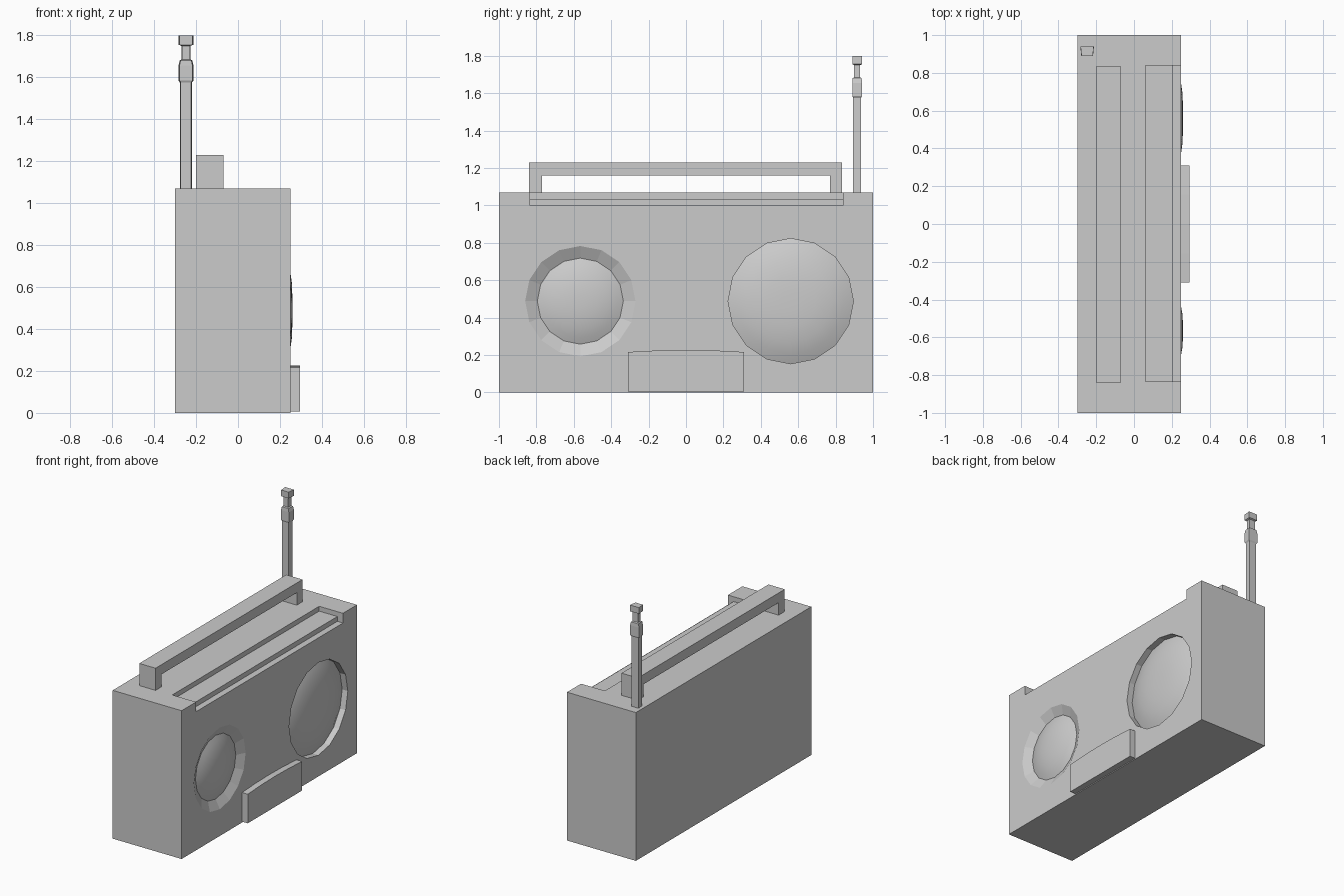
import bpy, bmesh
from math import cos, sin, tau, radians

cube = bpy.data.objects.get("Cube")
if cube:
    bpy.data.objects.remove(cube, do_unlink=True)

grey = bpy.data.materials.new("light_grey")
grey.use_nodes = True
COLOUR = (0.6, 0.6, 0.6, 1)
grey.diffuse_color = COLOUR
grey.node_tree.nodes["Principled BSDF"].inputs["Base Color"].default_value = COLOUR


def finish(name, bm):
    bmesh.ops.remove_doubles(bm, verts=bm.verts, dist=1e-5)
    bmesh.ops.recalc_face_normals(bm, faces=bm.faces)
    mesh = bpy.data.meshes.new(name)
    bm.to_mesh(mesh)
    bm.free()
    mesh.materials.append(grey)
    ob = bpy.data.objects.new(name, mesh)
    bpy.context.collection.objects.link(ob)
    return ob


def loft(name, rings):
    """Join rings of points into a closed solid with flat ends."""
    bm = bmesh.new()
    loops = [[bm.verts.new(p) for p in ring] for ring in rings]
    n = len(loops[0])
    for a, b in zip(loops, loops[1:]):
        for i in range(n):
            j = (i + 1) % n
            bm.faces.new((a[i], a[j], b[j], b[i]))
    bm.faces.new(loops[0][::-1])
    bm.faces.new(loops[-1])
    return finish(name, bm)


def box(name, lo, hi):
    (x0, y0, z0), (x1, y1, z1) = lo, hi
    return loft(name, [[(x0, y0, z), (x1, y0, z), (x1, y1, z), (x0, y1, z)]
                       for z in (z0, z1)])


def extrude_x(name, outline, x0, x1):
    return loft(name, [[(x, y, z) for y, z in outline] for x in (x0, x1)])


def round_part(name, y, profile, sides=16, z=0.488):
    """Solid of revolution about an axis along x; profile holds (radius, x)."""
    return loft(name, [[(x, y + r * cos(tau * i / sides), z + r * sin(tau * i / sides))
                        for i in range(sides)] for r, x in profile])


def cut(target, cutter):
    cutter.hide_render = True
    mod = target.modifiers.new("cut", 'BOOLEAN')
    mod.operation, mod.solver, mod.object = 'DIFFERENCE', 'EXACT', cutter
    bpy.context.view_layer.objects.active = target
    bpy.ops.object.modifier_apply(modifier=mod.name)
    bpy.data.objects.remove(cutter, do_unlink=True)


def dome(name, y, radius, rim, top, power):
    steps = (1, 0.85, 0.65, 0.4, 0.15)
    profile = [(radius, rim - 0.02)]
    profile += [(radius * t, top - (top - rim) * t ** power) for t in steps]
    ob = round_part(name, y, profile)
    bpy.ops.object.select_all(action='DESELECT')
    ob.select_set(True)
    bpy.context.view_layer.objects.active = ob
    bpy.ops.object.shade_smooth_by_angle(angle=radians(30))


# Case with a stepped tray in the top and two speaker recesses
case = box("case", (-0.30, -1, 0), (0.25, 1, 1.07))
cut(case, box("tray_cutter", (0.06, -0.835, 1.035), (0.4, 0.84, 1.2)))
cut(case, box("step_cutter", (0.205, -0.835, 1.0), (0.4, 0.84, 1.2)))
cut(case, round_part("large_recess", 0.56, [(0.335, 0.195), (0.335, 0.3)]))
cut(case, round_part("small_recess", -0.565,
                     [(0.23, 0.20), (0.23, 0.217), (0.295, 0.25), (0.295, 0.3)]))

# Speaker domes
dome("large_speaker", 0.56, 0.335, 0.205, 0.26, 3)
dome("small_speaker", -0.565, 0.23, 0.217, 0.26, 2.5)

# Front panel with a slightly arched top
arch = [(0.31 * t, 0.227 - 0.011 * t * t) for t in (1, 0.5, 0, -0.5, -1)]
extrude_x("front_panel", [(-0.31, 0.006), (0.31, 0.006)] + arch, 0.245, 0.295)

# Carrying handle
extrude_x("handle", [(-0.84, 1.065), (-0.77, 1.065), (-0.77, 1.16), (0.77, 1.16),
                     (0.77, 1.065), (0.835, 1.065), (0.835, 1.23), (-0.84, 1.23)],
          -0.20, -0.07)

# Antenna: tapered four-sided sections, (half width, half depth, height)
sections = [(0.029, 0.021, 1.06), (0.029, 0.021, 1.575), (0.036, 0.026, 1.585),
            (0.036, 0.026, 1.655), (0.030, 0.024, 1.68), (0.022, 0.016, 1.685),
            (0.022, 0.016, 1.75), (0.035, 0.026, 1.755), (0.035, 0.026, 1.80)]
loft("antenna", [[(-0.248 + s * w, 0.915 + t * d, z)
                  for s, t in ((-0.86, -1), (0.86, -1), (1, 1), (-1, 1))]
                 for w, d, z in sections])
